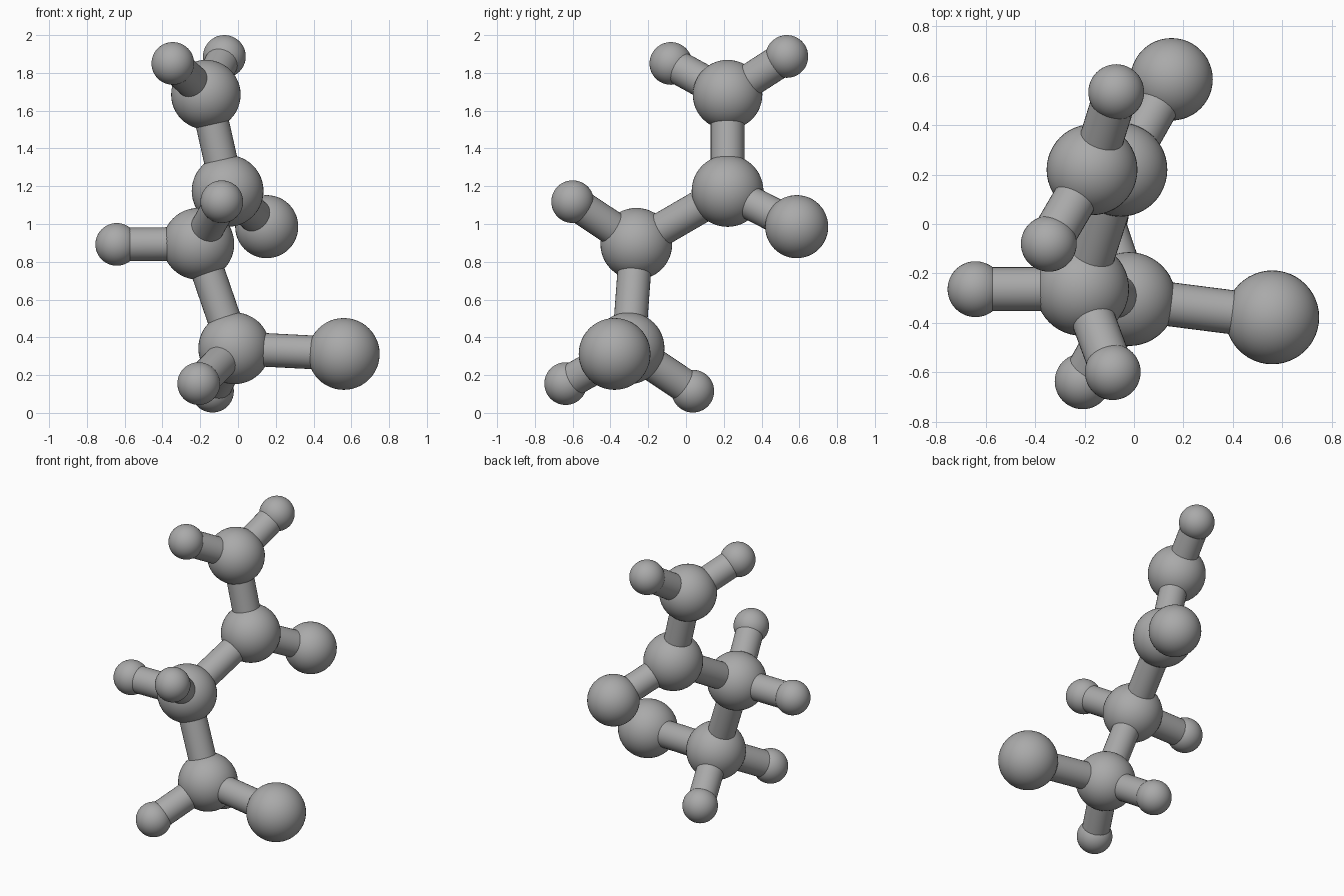
import bpy
from mathutils import Vector

cube = bpy.data.objects.get("Cube")
if cube:
    bpy.data.objects.remove(cube, do_unlink=True)

# One plain grey for everything
GREY = (0.4, 0.4, 0.4, 1.0)
grey = bpy.data.materials.new("grey")
grey.use_nodes = True
grey.diffuse_color = GREY
grey.node_tree.nodes["Principled BSDF"].inputs["Base Color"].default_value = GREY

BOND_RADIUS = 0.089
SMALL, MEDIUM, LARGE = 0.113, 0.167, 0.19

# Atoms: centre and radius
atoms = {
    "top_centre": ((-0.17, 0.22, 1.685), 0.184),
    "upper_centre": ((-0.055, 0.22, 1.175), LARGE),
    "middle_centre": ((-0.21, -0.263, 0.895), LARGE),
    "lower_centre": ((-0.02, -0.304, 0.342), LARGE),
    "large_side_ball": ((0.56, -0.378, 0.312), LARGE),
    "rear_ball": ((0.152, 0.586, 0.986), MEDIUM),
    "top_front_ball": ((-0.345, -0.08, 1.85), SMALL),
    "top_rear_ball": ((-0.072, 0.534, 1.887), SMALL),
    "middle_side_ball": ((-0.642, -0.264, 0.892), SMALL),
    "middle_front_ball": ((-0.086, -0.6, 1.118), SMALL),
    "lower_front_ball": ((-0.208, -0.637, 0.155), SMALL),
    "lower_rear_ball": ((-0.135, 0.036, 0.115), SMALL),
}

# Bonds: each centre and the atoms joined to it
bonds = {
    "top_centre": ["upper_centre", "top_front_ball", "top_rear_ball"],
    "upper_centre": ["middle_centre", "rear_ball"],
    "middle_centre": ["lower_centre", "middle_side_ball", "middle_front_ball"],
    "lower_centre": ["large_side_ball", "lower_front_ball", "lower_rear_ball"],
}


def finish(name):
    obj = bpy.context.object
    obj.name = name
    obj.data.materials.append(grey)
    bpy.ops.object.shade_smooth_by_angle()


def add_ball(name, centre, radius):
    bpy.ops.mesh.primitive_uv_sphere_add(segments=48, ring_count=24,
                                         radius=radius, location=centre)
    finish(name)


def add_rod(name, start, end):
    start, end = Vector(start), Vector(end)
    axis = end - start
    bpy.ops.mesh.primitive_cylinder_add(
        vertices=32, radius=BOND_RADIUS, depth=axis.length,
        location=(start + end) / 2,
        rotation=axis.to_track_quat("Z", "Y").to_euler())
    finish(name)


for name, (centre, radius) in atoms.items():
    add_ball(name, centre, radius)

for hub, partners in bonds.items():
    for partner in partners:
        add_rod(f"rod_{hub}_to_{partner}", atoms[hub][0], atoms[partner][0])
